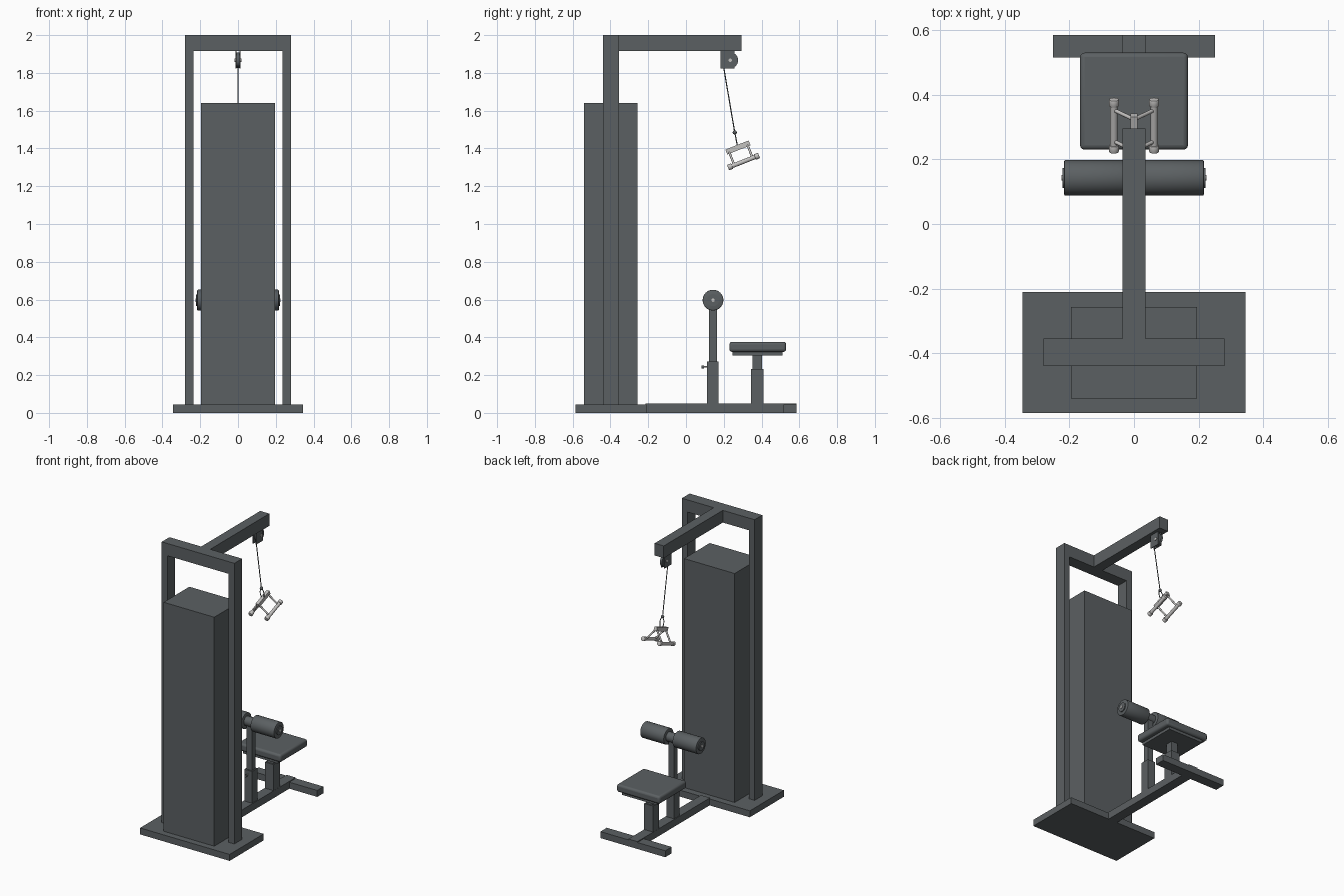
import bpy, bmesh, math
from mathutils import Vector

if "Cube" in bpy.data.objects:
    bpy.data.objects.remove(bpy.data.objects["Cube"])


def material(name, rgb):
    m = bpy.data.materials.new(name)
    m.diffuse_color = (*rgb, 1)
    m.use_nodes = True
    m.node_tree.nodes["Principled BSDF"].inputs["Base Color"].default_value = m.diffuse_color
    return m


DARK = material("dark_grey", (0.105, 0.117, 0.123))
STEEL = material("pale_steel", (0.55, 0.54, 0.53))


def finish(name, bm, mat, smooth=False):
    me = bpy.data.meshes.new(name)
    bmesh.ops.recalc_face_normals(bm, faces=bm.faces)
    bm.to_mesh(me)
    bm.free()
    me.materials.append(mat)
    ob = bpy.data.objects.new(name, me)
    bpy.context.collection.objects.link(ob)
    if smooth:
        bpy.context.view_layer.objects.active = ob
        ob.select_set(True)
        bpy.ops.object.shade_smooth_by_angle(angle=math.radians(35))
        ob.select_set(False)
    return ob


def box(name, x, y, z, mat=DARK):
    """Box from (min, max) pairs."""
    bm = bmesh.new()
    bmesh.ops.create_cube(bm, size=1)
    for v in bm.verts:
        v.co = [lo + (c + 0.5) * (hi - lo) for c, (lo, hi) in zip(v.co, (x, y, z))]
    return finish(name, bm, mat)


def rod(name, a, b, r, mat=DARK, sides=16, bevel=0):
    """Cylinder between two points."""
    a, b = Vector(a), Vector(b)
    bm = bmesh.new()
    bmesh.ops.create_cone(bm, cap_ends=True, segments=sides, radius1=r, radius2=r,
                          depth=(b - a).length)
    if bevel:
        rims = [e for e in bm.edges if abs(e.verts[0].co.z - e.verts[1].co.z) < 1e-5]
        bmesh.ops.bevel(bm, geom=rims, offset=bevel, segments=2, affect='EDGES', profile=0.5)
    rot = (b - a).to_track_quat('Z', 'Y')
    for v in bm.verts:
        v.co = rot @ v.co + (a + b) / 2
    return finish(name, bm, mat, True)


def round_edges(ob, width, segments=3):
    mod = ob.modifiers.new("rounding", 'BEVEL')
    mod.width, mod.segments = width, segments
    bpy.context.view_layer.objects.active = ob
    ob.select_set(True)
    bpy.ops.object.shade_smooth_by_angle(angle=math.radians(40))
    ob.select_set(False)


# Base, weight stack housing and upright frame
box("base_plate", (-0.345, 0.345), (-0.585, -0.21), (0, 0.045))
box("weight_housing", (-0.195, 0.195), (-0.54, -0.257), (0.045, 1.64))
for s, side in ((-1, "left"), (1, "right")):
    box(side + "_upright", sorted((s * 0.236, s * 0.28)), (-0.44, -0.355), (0.045, 1.915))
box("top_beam", (-0.28, 0.28), (-0.44, -0.355), (1.915, 2.0))
box("overhead_arm", (-0.035, 0.035), (-0.355, 0.295), (1.915, 2.0))

# Floor rail and cross foot
box("floor_rail", (-0.035, 0.035), (-0.215, 0.585), (0, 0.051))
box("cross_foot", (-0.25, 0.25), (0.515, 0.585), (0, 0.045))

# Seat on its telescopic post
box("seat_sleeve", (-0.034, 0.034), (0.344, 0.411), (0.05, 0.232))
box("seat_post", (-0.025, 0.025), (0.353, 0.403), (0.23, 0.306))
box("seat_plate", (-0.135, 0.135), (0.246, 0.512), (0.304, 0.326))
seat = box("seat_cushion", (-0.167, 0.167), (0.23, 0.53), (0.323, 0.376))
round_edges(seat, 0.014)

# Knee support post, locking pin and rollers
ky, kz = 0.143, 0.597
box("knee_sleeve", (-0.03, 0.03), (0.112, 0.173), (0.05, 0.272))
box("knee_post", (-0.021, 0.021), (0.122, 0.163), (0.27, 0.575))
rod("locking_pin", (0, 0.09, 0.243), (0, 0.115, 0.243), 0.004, STEEL)
rod("locking_knob", (0, 0.083, 0.243), (0, 0.094, 0.243), 0.009)
rod("roller_axle", (-0.217, ky, kz), (0.217, ky, kz), 0.032, sides=24)
for s, side in ((-1, "left"), (1, "right")):
    rod(side + "_roller", (s * 0.033, ky, kz), (s * 0.216, ky, kz), 0.055, sides=32, bevel=0.004)
    rod(side + "_roller_cap", (s * 0.21, ky, kz), (s * 0.222, ky, kz), 0.031, sides=24)
    rod(side + "_roller_bolt", (s * 0.22, ky, kz), (s * 0.225, ky, kz), 0.009, STEEL)

# Pulley hanging from the arm
for s, side in ((-1, "left"), (1, "right")):
    box(side + "_pulley_cheek", sorted((s * 0.009, s * 0.014)), (0.182, 0.256), (1.822, 1.915))
rod("pulley_wheel", (-0.008, 0.234, 1.867), (0.008, 0.234, 1.867), 0.042, sides=28)
rod("pulley_axle", (-0.018, 0.234, 1.867), (0.018, 0.234, 1.867), 0.009, STEEL)

# Cable, stopper and hanging link
rod("cable", (0, 0.196, 1.85), (0, 0.258, 1.485), 0.003, sides=8)
bm = bmesh.new()
bmesh.ops.create_uvsphere(bm, u_segments=16, v_segments=10, radius=0.011)
bmesh.ops.translate(bm, verts=bm.verts, vec=(0, 0.258, 1.485))
finish("cable_stopper", bm, DARK, True)
curve = bpy.data.curves.new("hanging_link", 'CURVE')
curve.dimensions = '3D'
curve.bevel_depth, curve.bevel_resolution = 0.003, 2
sp = curve.splines.new('POLY')
sp.points.add(15)
sp.use_cyclic_u = True
down = Vector((0, 0.19, -0.98))
for i, p in enumerate(sp.points):
    t = math.tau * i / 16
    p.co = (*(Vector((0, 0.266, 1.445)) + down * 0.035 * math.cos(t)
              + Vector((0.015 * math.sin(t), 0, 0))), 1)
curve.materials.append(DARK)
bpy.context.collection.objects.link(bpy.data.objects.new("hanging_link", curve))

# Tilted twin-grip handle: centre bar, splayed legs, two grips
tilt = math.radians(21.5)
along = Vector((0, math.cos(tilt), math.sin(tilt)))
drop = Vector((0, math.sin(tilt), -math.cos(tilt)))
top = Vector((0, 0.275, 1.405))
bar = box("handle_bar", (-0.011, 0.011), (-0.066, 0.066), (-0.014, 0.014), STEEL)
bar.location = top
bar.rotation_euler = (tilt, 0, 0)
for s, side in ((-1, "left"), (1, "right")):
    mid = top + drop * 0.08 + Vector((s * 0.062, 0, 0))
    for d, end in ((-0.052, "rear"), (0.052, "front")):
        rod(f"{side}_{end}_handle_leg", top + along * d, mid + along * d, 0.006, STEEL, 12)
    rod(side + "_grip", mid - along * 0.08, mid + along * 0.08, 0.0115, STEEL)
    for d, end in ((-1, "rear"), (1, "front")):
        rod(f"{side}_{end}_grip_collar", mid + along * d * 0.065, mid + along * d * 0.088,
            0.0155, STEEL, 20, 0.003)
